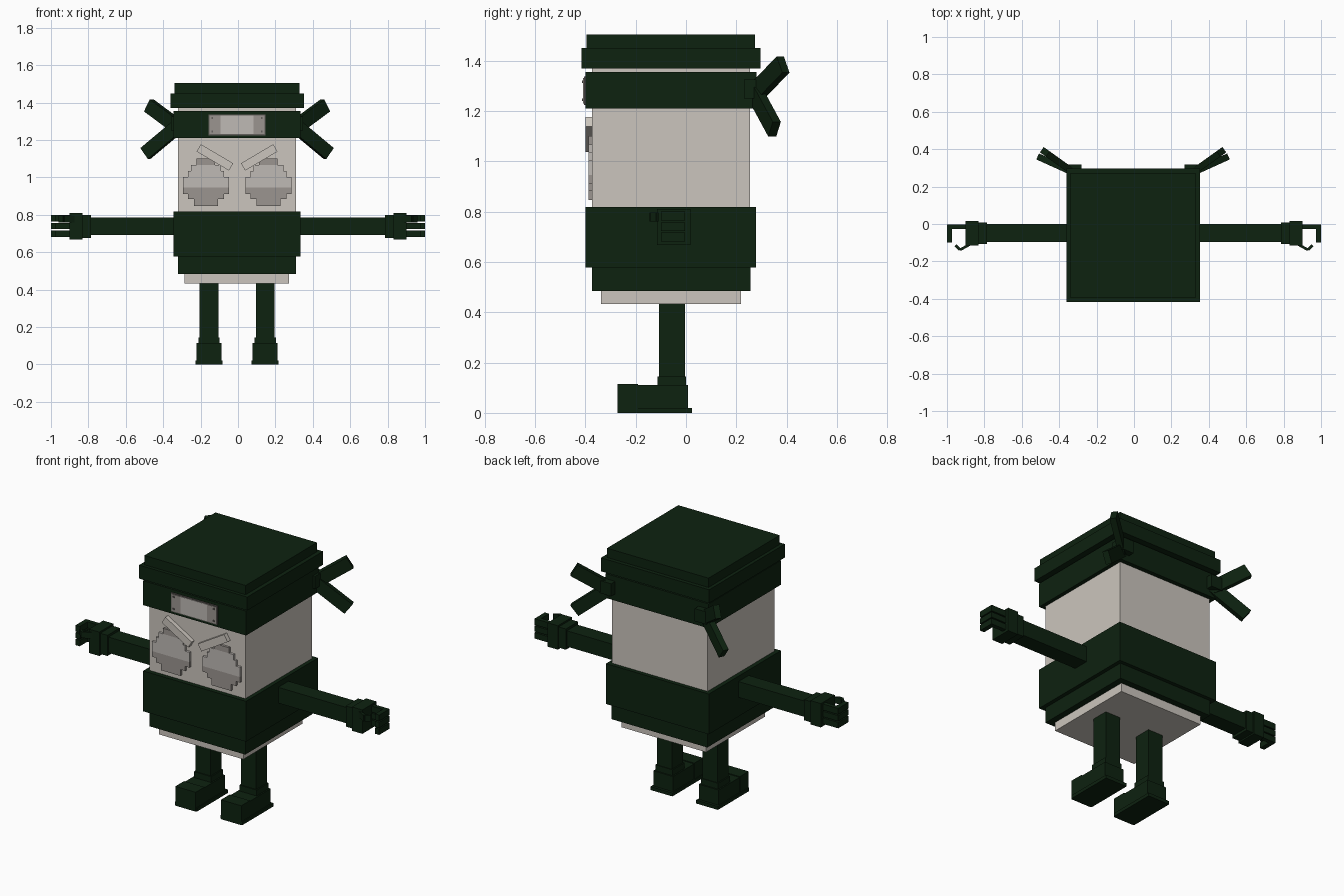
import bpy, bmesh, math
from mathutils import Matrix, Vector

if "Cube" in bpy.data.objects:
    bpy.data.objects.remove(bpy.data.objects["Cube"])

CX = -0.005  # body centre line


def material(name, rgb):
    m = bpy.data.materials.new(name)
    m.diffuse_color = (*rgb, 1)
    m.use_nodes = True
    m.node_tree.nodes["Principled BSDF"].inputs["Base Color"].default_value = m.diffuse_color
    return m


GREEN = material("dark_green", (0.004, 0.016, 0.005))
SKIN = material("pale_stone", (0.60, 0.56, 0.51))
LIGHT = material("light_silver", (0.52, 0.49, 0.46))
MID = material("mid_silver", (0.33, 0.30, 0.28))
DARK = material("dark_silver", (0.13, 0.12, 0.11))


def build(name, boxes, mats):
    """One mesh from boxes given as (matrix, material index)."""
    bm = bmesh.new()
    for mat, idx in boxes:
        made = bmesh.ops.create_cube(bm, size=1, matrix=mat)
        for f in {f for v in made["verts"] for f in v.link_faces}:
            f.material_index = idx
    bmesh.ops.recalc_face_normals(bm, faces=bm.faces)
    me = bpy.data.meshes.new(name)
    bm.to_mesh(me)
    bm.free()
    for m in mats:
        me.materials.append(m)
    ob = bpy.data.objects.new(name, me)
    bpy.context.collection.objects.link(ob)
    return ob


def span(x0, x1, y0, y1, z0, z1):
    """Matrix of a unit cube filling the given extents."""
    c = Vector((x0 + x1, y0 + y1, z0 + z1)) / 2
    return Matrix.Translation(c) @ Matrix.Diagonal((abs(x1 - x0), abs(y1 - y0), abs(z1 - z0), 1))


def box(name, *ext, mat=GREEN):
    return build(name, [(span(*ext), 0)], [mat])


def beam(a, b, width, thick, up=Vector((0, 0, 1))):
    """Matrix of a bar from a to b, its width lying in the plane of up."""
    a, b = Vector(a), Vector(b)
    d = (b - a).normalized()
    side = d.cross(up).normalized()
    w = side.cross(d)
    rot = Matrix((d, side, w)).transposed().to_4x4()
    return Matrix.Translation((a + b) / 2) @ rot @ Matrix.Diagonal(((b - a).length, thick, width, 1))


# Stacked body blocks
box("head", -0.32, 0.31, -0.374, 0.254, 0.80, 1.40, mat=SKIN)
box("hat_top", -0.34, 0.328, -0.396, 0.274, 1.44, 1.505)
box("hat_brim", -0.36, 0.352, -0.416, 0.297, 1.37, 1.45)
box("headband", -0.345, 0.333, -0.40, 0.28, 1.21, 1.355)
box("shirt", -0.345, 0.333, -0.40, 0.278, 0.578, 0.818)
box("shirt_hem", -0.32, 0.31, -0.374, 0.256, 0.485, 0.59)
box("hips", -0.285, 0.272, -0.338, 0.218, 0.433, 0.50, mat=SKIN)

# Forehead plate with corner rivets
x0, x1, z0, z1 = -0.158, 0.147, 1.225, 1.337
build("forehead_plate_rim", [(span(x0, x1, -0.406, -0.398, z0, z1), 0)], [DARK])
panels = []
for i, idx in enumerate((1, 0, 0, 0, 1)):
    w = (x1 - x0 - 0.012) / 5
    a = x0 + 0.006 + i * w
    panels.append((span(a, a + w, -0.409, -0.404, z0 + 0.006, z1 - 0.006), idx))
for px in (x0 + 0.02, x1 - 0.02):
    for pz in (z0 + 0.02, z1 - 0.02):
        panels.append((span(px - 0.005, px + 0.005, -0.413, -0.407, pz - 0.005, pz + 0.005), 2))
build("forehead_plate", panels, [LIGHT, MID, DARK])

# Stepped eye rows: bottom, top, half width, shade
ROWS = [(0.847, 0.885, 0.064, 1), (0.885, 0.912, 0.096, 1), (0.912, 0.945, 0.123, 1),
        (0.945, 1.003, 0.123, 0), (1.003, 1.035, 0.096, 0), (1.035, 1.067, 0.08, 0),
        (1.067, 1.10, 0.05, 1)]

for side, s in (("left", -1), ("right", 1)):
    def mx(x, s=s):
        return CX + s * x

    # Eyes and slanted brows
    ex = mx(0.167)
    build(side + "_eye", [(span(ex - h, ex + h, -0.388, -0.37, a, b), i) for a, b, h, i in ROWS],
          [LIGHT, MID])
    build(side + "_brow", [(beam((mx(0.032), -0.385, 1.056), (mx(0.205), -0.385, 1.158), 0.045, 0.03), 0)],
          [SKIN])

    # Knot and two tails at the back corner of the headband
    box(side + "_knot", mx(0.275), mx(0.352), 0.23, 0.318, 1.25, 1.325)
    build(side + "_band_tails", [
        (beam((mx(0.31), 0.27, 1.265), (mx(0.472), 0.386, 1.385), 0.075, 0.035), 0),
        (beam((mx(0.32), 0.275, 1.27), (mx(0.49), 0.352, 1.128), 0.073, 0.035), 0)], [GREEN])

    # Leg and boot
    lx = mx(0.15)

    def leg_part(name, half, *ext):
        box(side + "_" + name, lx - half, lx + half, *ext)

    leg_part("leg", 0.05, -0.107, -0.004, 0.10, 0.45)
    leg_part("ankle", 0.057, -0.113, 0.0, 0.10, 0.145)
    leg_part("boot", 0.065, -0.20, 0.008, 0.0, 0.11)
    leg_part("boot_toe", 0.067, -0.272, -0.19, 0.0, 0.115)
    leg_part("boot_sole", 0.072, -0.268, 0.024, 0.0, 0.02)

    # Arm, cuff and hand
    box(side + "_arm", s * 0.30, s * 0.80, -0.097, -0.001, 0.692, 0.786)
    box(side + "_cuff", s * 0.785, s * 0.84, -0.107, 0.009, 0.677, 0.80)
    box(side + "_hand", s * 0.832, s * 0.90, -0.116, 0.017, 0.668, 0.81)

    # Three hooked fingers and a bent thumb
    fingers = []
    for a, b in ((0.682, 0.717), (0.724, 0.757), (0.764, 0.80)):
        fingers.append((span(s * 0.89, s * 1.0, -0.028, -0.003, a, b), 0))
        fingers.append((span(s * 0.972, s * 1.0, -0.10, -0.02, a, b), 0))
    build(side + "_fingers", fingers, [GREEN])
    path = [(s * 0.87, -0.105, 0.778), (s * 0.93, -0.138, 0.778), (s * 0.954, -0.114, 0.778)]
    build(side + "_thumb", [(beam(p, q, 0.036, 0.014), 0) for p, q in zip(path, path[1:])], [GREEN])
